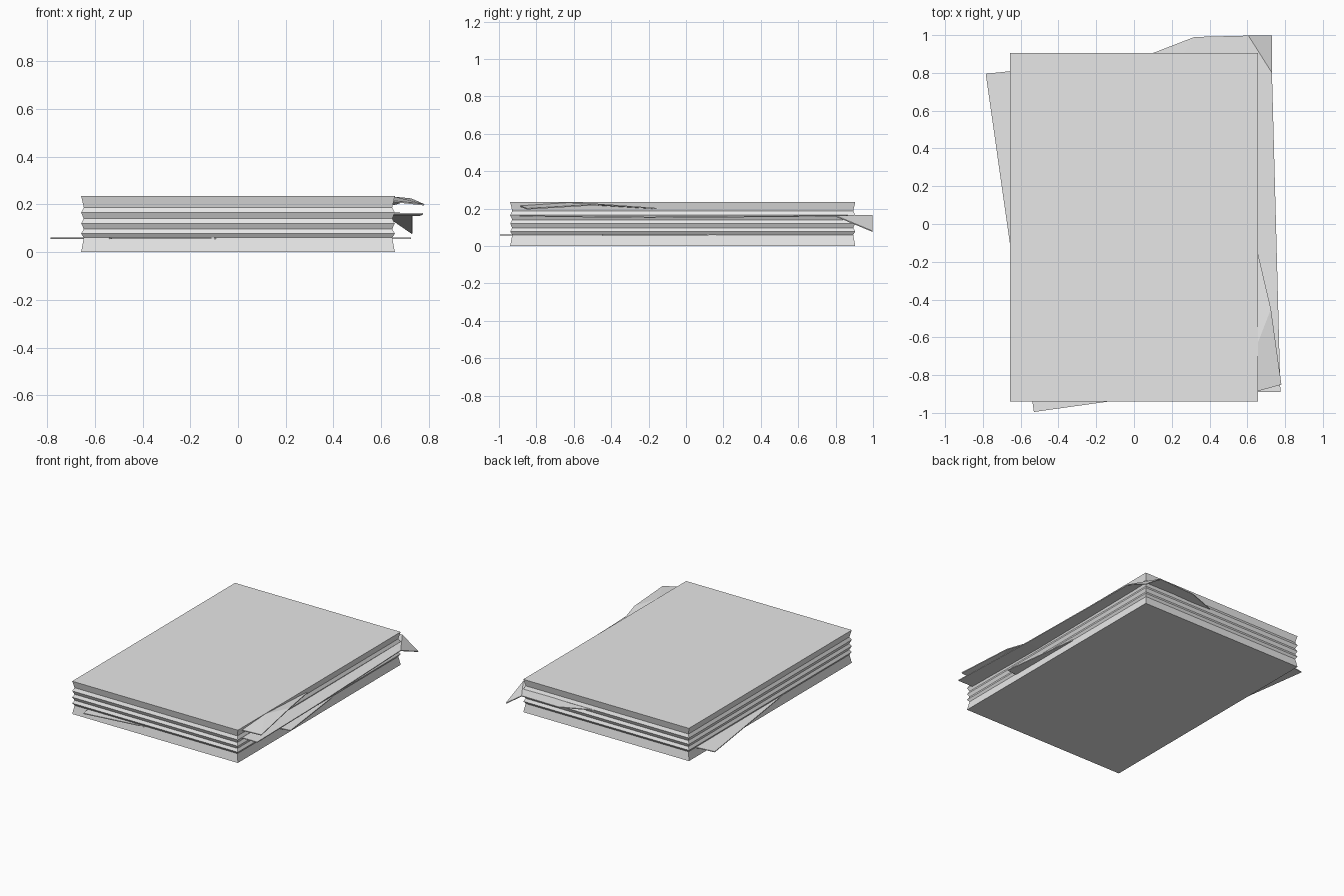
import bpy

cube = bpy.data.objects.get("Cube")
if cube:
    bpy.data.objects.remove(cube, do_unlink=True)

paper = bpy.data.materials.new("pale_grey_paper")
paper.use_nodes = True
GREY = (0.8, 0.8, 0.8, 1)
paper.diffuse_color = GREY
paper.node_tree.nodes["Principled BSDF"].inputs["Base Color"].default_value = GREY


def add_mesh(name, verts, faces):
    mesh = bpy.data.meshes.new(name)
    mesh.from_pydata(verts, [], faces)
    mesh.materials.append(paper)
    obj = bpy.data.objects.new(name, mesh)
    bpy.context.collection.objects.link(obj)
    return obj


def add_sheet(name, verts, faces, thickness=0.006):
    obj = add_mesh(name, verts, faces)
    solid = obj.modifiers.new("thickness", "SOLIDIFY")
    solid.thickness = thickness
    solid.offset = 0
    return obj


# Main stack: rectangular rings, alternately full size and drawn in
levels = [0, 0.06, 0.077, 0.097, 0.12, 0.14, 0.165, 0.187, 0.235]
verts, faces = [], []
for i, z in enumerate(levels):
    d = 0.011 if i % 2 else 0
    x, y0, y1 = 0.657 - d, -0.94 + d, 0.905 - d
    verts += [(-x, y0, z), (x, y0, z), (x, y1, z), (-x, y1, z)]
    if i:
        a, b = 4 * (i - 1), 4 * i
        faces += [(a + k, a + (k + 1) % 4, b + (k + 1) % 4, b + k) for k in range(4)]
top = 4 * (len(levels) - 1)
faces += [(3, 2, 1, 0), (top, top + 1, top + 2, top + 3)]
add_mesh("paper_stack", verts, faces)

# Low sheet, turned in the stack so three corners stick out
low = [(-0.785, 0.795), (-0.53, -0.995), (-0.1, -0.935), (0.6, -0.455),
       (0.725, -0.44), (0.655, 0.12), (0.5, 0.8), (-0.6, 0.815)]
add_sheet("low_sheet", [(x, y, 0.058) for x, y in low], [range(len(low))])

# Middle sheet, shifted sideways, with its back corner folded down
add_sheet("middle_sheet", [
    (0.55, -0.89, 0.16), (0.775, -0.89, 0.16), (0.757, -0.2, 0.153),
    (0.73, 0.8, 0.16), (0.605, 0.997, 0.164), (0.32, 0.99, 0.158),
    (0.1, 0.905, 0.163), (0.2, 0.8, 0.163), (0.55, -0.2, 0.153),
    (0.73, 0.997, 0.078)],
    [(0, 1, 2, 8), (8, 2, 3, 7), (7, 3, 4, 5), (7, 5, 6), (4, 3, 9)])

# Upper sheet, its front corner creased and drooping
add_sheet("upper_sheet", [
    (0.62, -0.15, 0.2), (0.655, -0.15, 0.2), (0.725, -0.45, 0.222),
    (0.78, -0.85, 0.198), (0.655, -0.885, 0.212), (0.62, -0.885, 0.215),
    (0.655, -0.63, 0.229), (0.62, -0.63, 0.226)],
    [(0, 7, 6), (0, 6, 1), (1, 6, 2), (2, 6, 3), (3, 6, 4), (4, 6, 7, 5)])
